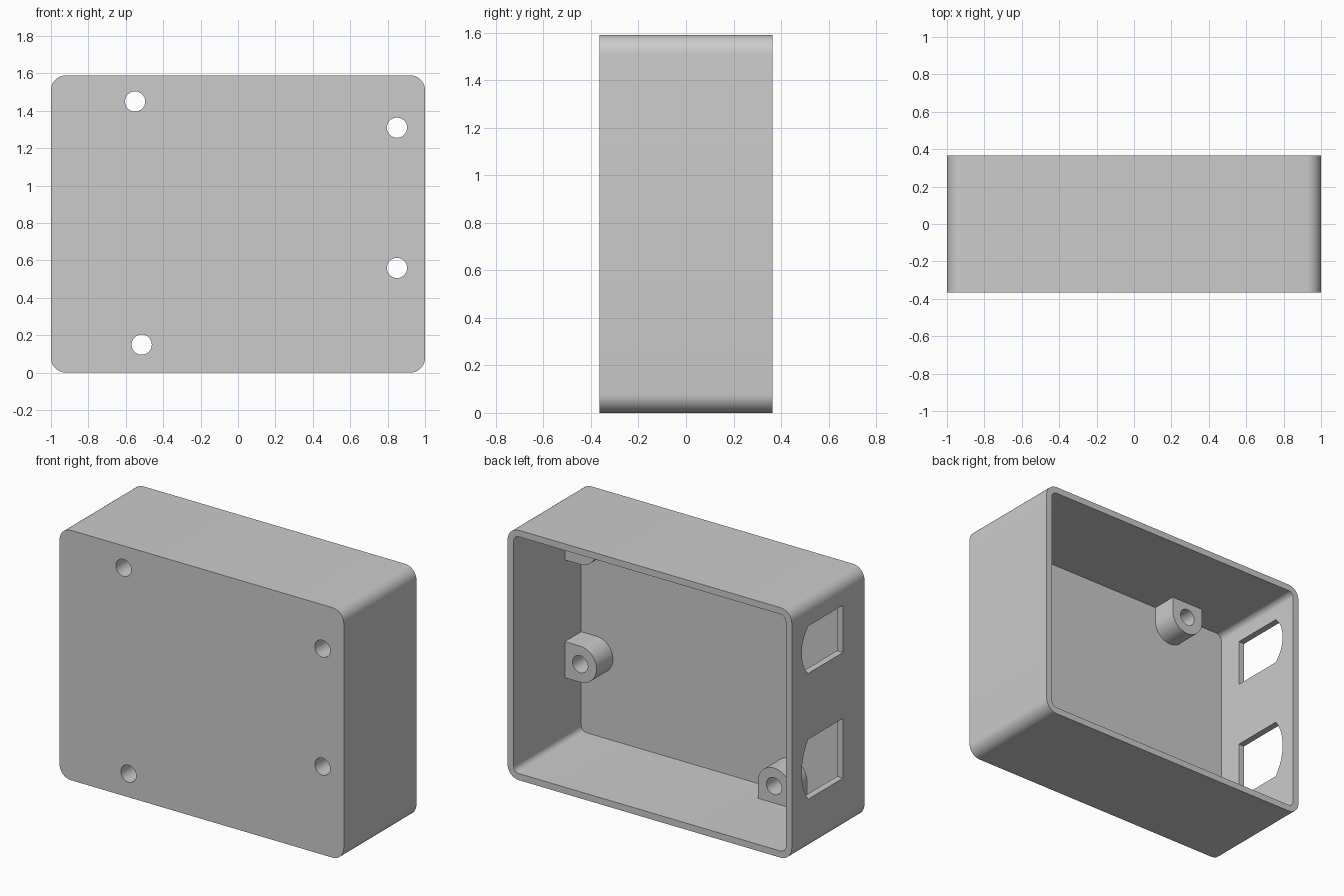
import bpy
import bmesh
import math

cube = bpy.data.objects.get("Cube")
if cube:
    bpy.data.objects.remove(cube, do_unlink=True)

WIDTH, HEIGHT, HALF_DEPTH = 2.0, 1.59, 0.365
WALL, PLATE = 0.042, 0.05
FLOOR_Y = -HALF_DEPTH + PLATE
POST_TOP = -0.15

grey = bpy.data.materials.new("plain grey")
grey.use_nodes = True
grey.diffuse_color = (0.6, 0.6, 0.6, 1)
grey.node_tree.nodes["Principled BSDF"].inputs["Base Color"].default_value = (0.6, 0.6, 0.6, 1)


def arc(cx, cy, r, start, end, steps):
    """Points on an arc, angles in degrees."""
    angles = [math.radians(start + (end - start) * i / steps) for i in range(steps + 1)]
    return [(cx + r * math.cos(a), cy + r * math.sin(a)) for a in angles]


def rounded_rect(x0, x1, z0, z1, r):
    corners = [(x1 - r, z1 - r), (x0 + r, z1 - r), (x0 + r, z0 + r), (x1 - r, z0 + r)]
    return [p for i, (x, z) in enumerate(corners)
            for p in arc(x, z, r, 90 * i, 90 * i + 90, 10)]


def prism(name, outline, start, end, axis="y"):
    """Extrude an (x, z) outline along y, or a (y, z) outline along x."""
    bm = bmesh.new()
    place = (lambda u, v: (u, start, v)) if axis == "y" else (lambda u, v: (start, u, v))
    face = bm.faces.new([bm.verts.new(place(u, v)) for u, v in outline])
    moved = bmesh.ops.extrude_face_region(bm, geom=[face])["geom"]
    shift = (0, end - start, 0) if axis == "y" else (end - start, 0, 0)
    bmesh.ops.translate(bm, vec=shift, verts=[g for g in moved if isinstance(g, bmesh.types.BMVert)])
    bmesh.ops.recalc_face_normals(bm, faces=bm.faces[:])
    mesh = bpy.data.meshes.new(name)
    bm.to_mesh(mesh)
    bm.free()
    mesh.materials.append(grey)
    obj = bpy.data.objects.new(name, mesh)
    bpy.context.collection.objects.link(obj)
    return obj


def cut(obj, cutter):
    """Subtract the cutter and bake the result."""
    cutter.hide_render = True
    mod = obj.modifiers.new("cut", "BOOLEAN")
    mod.operation, mod.solver, mod.object = "DIFFERENCE", "EXACT", cutter
    graph = bpy.context.evaluated_depsgraph_get()
    mesh = bpy.data.meshes.new_from_object(obj.evaluated_get(graph))
    obj.modifiers.clear()
    obj.data = mesh


# Open-backed case
case = prism("case", rounded_rect(-1, 1, 0, HEIGHT, 0.08), -HALF_DEPTH, HALF_DEPTH)
cavity = prism("cavity_cutter",
               rounded_rect(-1 + WALL, 1 - WALL, WALL, HEIGHT - WALL, 0.038), FLOOR_Y, 0.6)
cut(case, cavity)
cutters = [cavity]
parts = [case]

# Bow-ended openings in the right wall
for name, low, high in [("lower", 0.33, 0.71), ("upper", 1.13, 1.43)]:
    half, middle, corner, bow = (high - low) / 2, (low + high) / 2, 0.2, 0.065
    radius = (half ** 2 + bow ** 2) / (2 * bow)
    spread = math.degrees(math.asin(half / radius))
    outline = [(POST_TOP, high), (POST_TOP, low)]
    outline += arc(corner + bow - radius, middle, radius, -spread, spread, 16)
    opening = prism(name + "_opening_cutter", outline, -1.1, -0.9, "x")
    cut(case, opening)
    cutters.append(opening)

# Screw posts: position, direction of the supporting wall, distance to it
posts = [
    ("top_post", -0.55, 1.45, 90, HEIGHT - WALL - 1.45),
    ("upper_left_post", 0.85, 1.31, 0, 0.15 - WALL),
    ("lower_left_post", 0.85, 0.56, 0, 0.15 - WALL),
    ("bottom_post", -0.515, 0.15, 270, 0.15 - WALL),
]
for name, x, z, toward, reach in posts:
    r = 0.115
    outline = arc(x, z, r, toward + 90, toward + 270, 24)
    c, s = math.cos(math.radians(toward)), math.sin(math.radians(toward))
    reach += 0.01
    outline += [(x + c * reach + s * r, z + s * reach - c * r),
                (x + c * reach - s * r, z + s * reach + c * r)]
    post = prism(name, outline, FLOOR_Y - 0.005, POST_TOP)
    hole = prism(name + "_hole_cutter", arc(x, z, 0.054, 0, 352.5, 47), -0.5, 0)
    cut(post, hole)
    cut(case, hole)
    parts.append(post)
    cutters.append(hole)

for cutter in cutters:
    bpy.data.objects.remove(cutter, do_unlink=True)

# Smooth curves with crisp edges
bpy.ops.object.select_all(action="DESELECT")
for part in parts:
    part.select_set(True)
bpy.context.view_layer.objects.active = case
bpy.ops.object.shade_smooth_by_angle(angle=math.radians(30))
